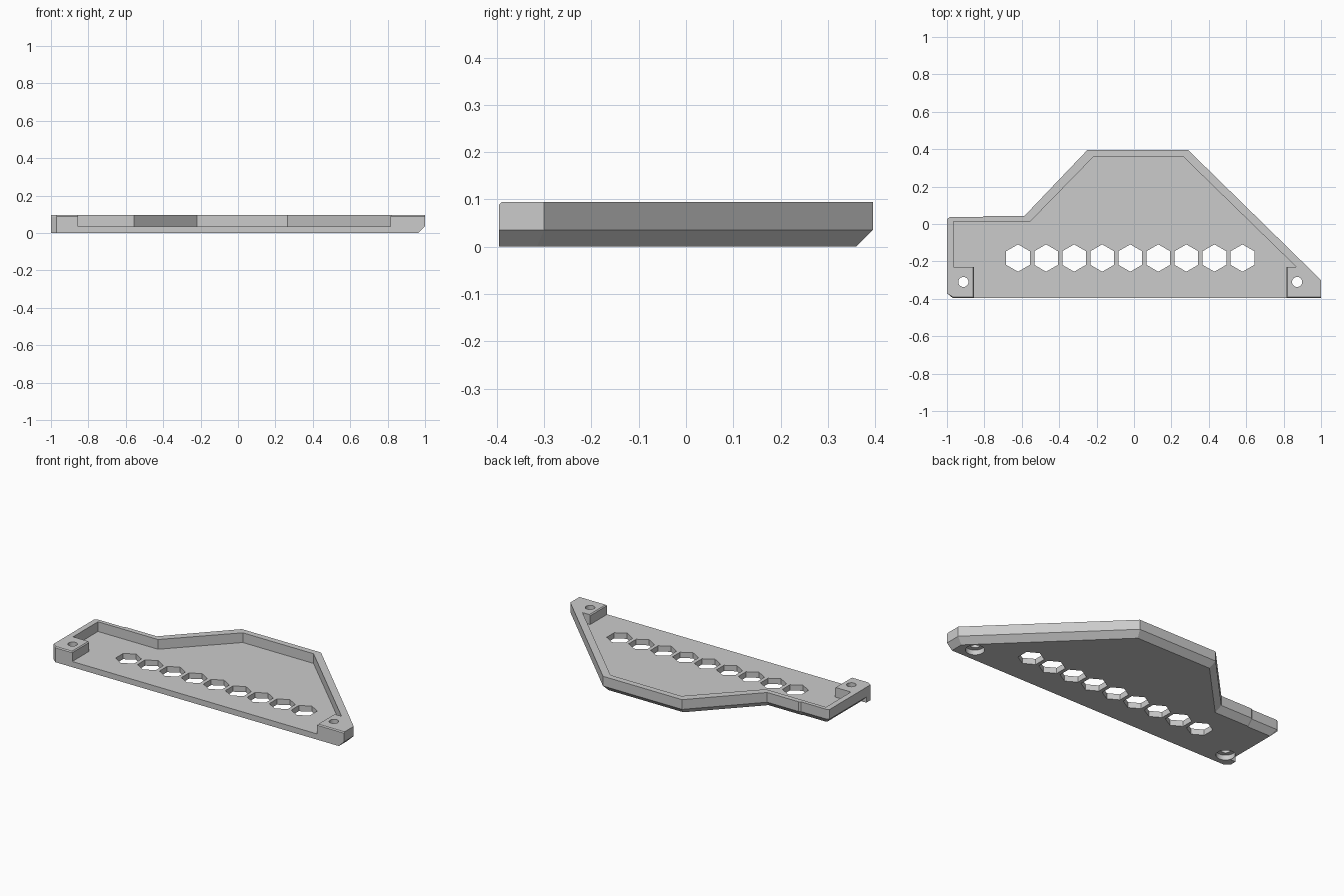
import bpy, bmesh, math

if "Cube" in bpy.data.objects:
    bpy.data.objects.remove(bpy.data.objects["Cube"])

GREY = bpy.data.materials.new("grey plastic")
GREY.diffuse_color = (0.6, 0.6, 0.6, 1)
GREY.use_nodes = True
GREY.node_tree.nodes["Principled BSDF"].inputs["Base Color"].default_value = GREY.diffuse_color


def loft(name, sections):
    """Closed solid through (z, outline) sections with equal point counts."""
    bm = bmesh.new()
    rings = [[bm.verts.new((x, y, z)) for x, y in pts] for z, pts in sections]
    bm.faces.new(rings[0])
    bm.faces.new(rings[-1])
    n = len(rings[0])
    for a, b in zip(rings, rings[1:]):
        for i in range(n):
            j = (i + 1) % n
            bm.faces.new((a[i], a[j], b[j], b[i]))
    bmesh.ops.recalc_face_normals(bm, faces=bm.faces)
    me = bpy.data.meshes.new(name)
    bm.to_mesh(me)
    bm.free()
    me.materials.append(GREY)
    ob = bpy.data.objects.new(name, me)
    bpy.context.collection.objects.link(ob)
    return ob


def prism(name, cx, cy, r, n, z0, z1):
    pts = [(cx + r * math.sin(2 * math.pi * i / n),
            cy + r * math.cos(2 * math.pi * i / n)) for i in range(n)]
    return loft(name, [(z0, pts), (z1, pts)])


def combine(target, tool, operation):
    mod = target.modifiers.new("bool", 'BOOLEAN')
    mod.operation = operation
    mod.solver = 'EXACT'
    mod.object = tool
    bpy.context.view_layer.objects.active = target
    bpy.ops.object.modifier_apply(modifier=mod.name)
    bpy.data.objects.remove(tool)


F, H, FLOOR = -0.395, 0.095, 0.035

# tray body: underside edge is chamfered on every side but the front
back = [(1, -0.30), (0.29, 0.395), (-0.25, 0.395), (-0.585, 0.044),
        (-0.80, 0.044), (-0.81, 0.037), (-0.985, 0.037), (-1, 0.027)]
back_low = [(0.965, -0.315), (0.275, 0.36), (-0.235, 0.36), (-0.57, 0.01),
            (-0.80, 0.01), (-0.81, 0.005), (-0.96, 0.005), (-0.965, 0.0)]
low = back_low + [(-0.965, -0.39), (-0.96, F), (0.965, F)]
full = back + [(-1, -0.37), (-0.97, F), (1, F)]
top = back + [(-1, -0.37), (-0.97, F + 0.006), (1, F + 0.006)]
tray = loft("tray", [(0, low), (FLOOR, full), (H - 0.006, full), (H, top)])

# square foot under the front left corner
foot = [(-1, -0.33), (-0.95, -0.33), (-0.95, F), (-0.97, F), (-1, -0.37)]
combine(tray, loft("corner_foot", [(0, foot), (0.05, foot)]), 'UNION')


# open-fronted pocket that leaves the rim and two corner posts
def pocket_outline(d):
    return [(-0.965, 0.013), (-0.555, 0.013), (-0.218, 0.358), (0.265, 0.358),
            (0.868, -0.23), (0.815 + d, -0.23), (0.815 + d, -0.5),
            (-0.855 - d, -0.5), (-0.855 - d, -0.23), (-0.965, -0.23)]


combine(tray, loft("pocket_cutter", [(FLOOR, pocket_outline(0)),
                                     (H - 0.006, pocket_outline(0)),
                                     (H + 0.006, pocket_outline(0.012))]), 'DIFFERENCE')

# row of hexagonal openings
for i in range(9):
    combine(tray, prism("hex_cutter", -0.62 + 0.15 * i, -0.182, 0.073, 6, -0.1, 0.2),
            'DIFFERENCE')

# screw holes with counterbores underneath
for x in (-0.912, 0.872):
    combine(tray, prism("counterbore_cutter", x, -0.31, 0.053, 32, -0.1, 0.03), 'DIFFERENCE')
    combine(tray, prism("screw_cutter", x, -0.31, 0.027, 24, -0.1, 0.2), 'DIFFERENCE')

# smooth only the round bores
bpy.ops.object.select_all(action='DESELECT')
tray.select_set(True)
bpy.context.view_layer.objects.active = tray
bpy.ops.object.shade_smooth_by_angle(angle=math.radians(20))
